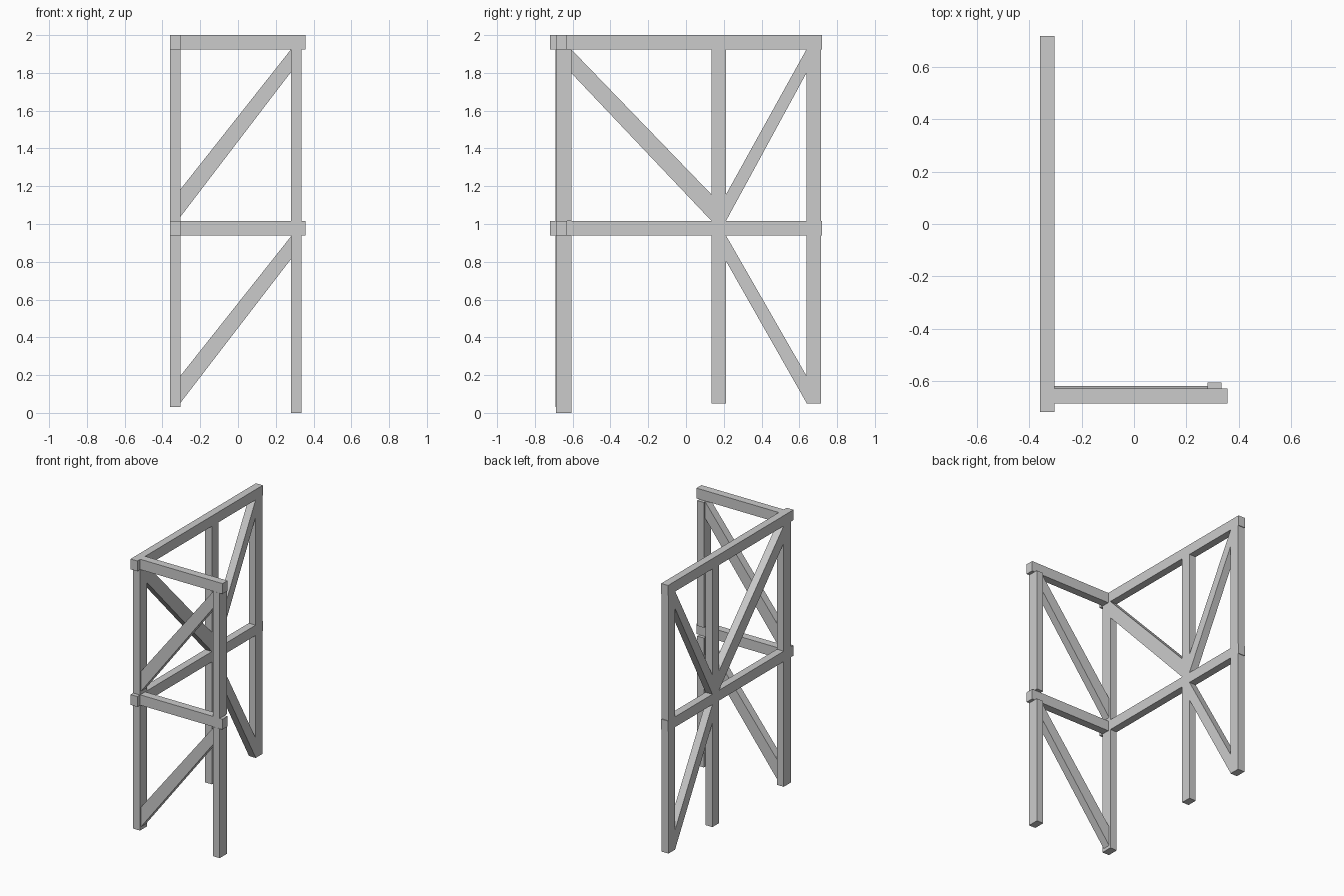
import bpy

if "Cube" in bpy.data.objects:
    bpy.data.objects.remove(bpy.data.objects["Cube"])


def prism(name, pts):
    """Solid from a quad and its matching opposite quad (4 + 4 points)."""
    faces = [(0, 1, 2, 3), (7, 6, 5, 4)] + [
        (i, i + 4, (i + 1) % 4 + 4, (i + 1) % 4) for i in range(4)]
    me = bpy.data.meshes.new(name)
    me.from_pydata(pts, [], faces)
    ob = bpy.data.objects.new(name, me)
    bpy.context.collection.objects.link(ob)
    # consistent outward normals
    import bmesh
    bm = bmesh.new()
    bm.from_mesh(me)
    bmesh.ops.recalc_face_normals(bm, faces=bm.faces)
    bm.to_mesh(me)
    bm.free()
    return ob


def box(name, x, y, z):
    q = [(x[0], y[0]), (x[1], y[0]), (x[1], y[1]), (x[0], y[1])]
    return prism(name, [(a, b, z[0]) for a, b in q] + [(a, b, z[1]) for a, b in q])


def brace(name, axis, span, depth, za, zb):
    """Diagonal with upright ends: za / zb are z ranges at the two ends of span."""
    prof = [(span[0], za[0]), (span[1], zb[0]), (span[1], zb[1]), (span[0], za[1])]
    pts = [(u, d, z) if axis == 'x' else (d, u, z) for d in depth for u, z in prof]
    return prism(name, pts)


SIDE_X = (-0.36, -0.305)      # thickness of the long side frame
RIGHT_X = (0.281, 0.335)
FRONT_Y = (-0.69, -0.608)
MID_Y = (0.136, 0.211)
BACK_Y = (0.638, 0.715)
RAILS = {"middle": (0.94, 1.015), "top": (1.925, 2.0)}

# horizontal rails of the long side and the short front
for level, z in RAILS.items():
    box(f"{level}_side_rail", SIDE_X, (-0.72, 0.72), z)
    box(f"{level}_front_rail", (SIDE_X[1], 0.357), (-0.687, -0.63), z)

# posts, each in a lower and an upper length between the rails
for name, x, y, foot in [("front_right", RIGHT_X, (-0.688, -0.606), 0.0),
                         ("front_left", SIDE_X, FRONT_Y, 0.03),
                         ("middle", SIDE_X, MID_Y, 0.05),
                         ("back", SIDE_X, BACK_Y, 0.05)]:
    box(f"{name}_lower_post", x, y, (foot, 0.94))
    box(f"{name}_upper_post", x, y, (1.015, 1.925))

# front diagonals
FRONT_SPAN, FRONT_DEPTH = (SIDE_X[1], RIGHT_X[0]), (-0.677, -0.621)
brace("front_lower_brace", 'x', FRONT_SPAN, FRONT_DEPTH, (0.053, 0.196), (0.815, 0.935))
brace("front_upper_brace", 'x', FRONT_SPAN, FRONT_DEPTH, (1.038, 1.183), (1.805, 1.925))

# side diagonals
brace("side_upper_front_brace", 'y', (FRONT_Y[1], MID_Y[0]), SIDE_X, (1.8, 1.925), (1.015, 1.155))
brace("side_upper_back_brace", 'y', (MID_Y[1], BACK_Y[0]), SIDE_X, (1.015, 1.155), (1.8, 1.925))
brace("side_lower_back_brace", 'y', (MID_Y[1], BACK_Y[0]), SIDE_X, (0.805, 0.94), (0.053, 0.196))
